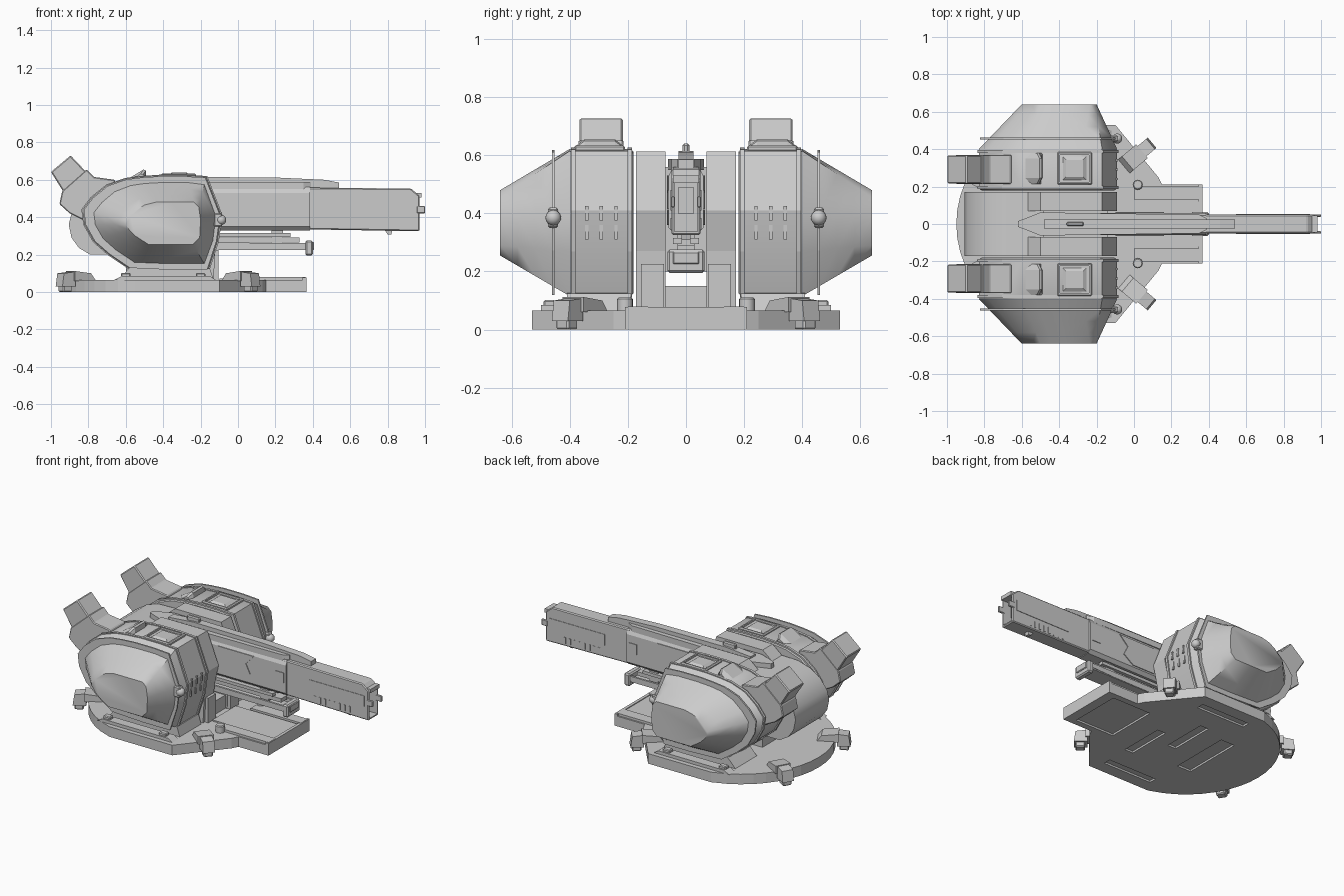
import bpy, bmesh, math
from mathutils import Matrix

if "Cube" in bpy.data.objects:
    bpy.data.objects.remove(bpy.data.objects["Cube"])


def finish(name, bm, mirror=False, bevel=0.0, mat=None):
    if mat:
        bmesh.ops.transform(bm, matrix=mat, verts=bm.verts)
    bmesh.ops.recalc_face_normals(bm, faces=bm.faces)
    me = bpy.data.meshes.new(name)
    bm.to_mesh(me)
    bm.free()
    ob = bpy.data.objects.new(name, me)
    bpy.context.collection.objects.link(ob)
    if bevel:
        b = ob.modifiers.new("bevel", 'BEVEL')
        b.width, b.segments, b.limit_method = bevel, 1, 'ANGLE'
    if mirror:
        m = ob.modifiers.new("mirror", 'MIRROR')
        m.use_axis = (False, True, False)
    return ob


def smooth(ob, angle=28):
    bpy.ops.object.select_all(action='DESELECT')
    ob.select_set(True)
    bpy.context.view_layer.objects.active = ob
    bpy.ops.object.shade_smooth_by_angle(angle=math.radians(angle))
    return ob


def skin(name, rings, **kw):
    """Join equal-length rings of 3D points and cap both ends."""
    bm = bmesh.new()
    loops = [[bm.verts.new(p) for p in r] for r in rings]
    n = len(loops[0])
    for a, b in zip(loops, loops[1:]):
        for i in range(n):
            bm.faces.new((a[i], a[(i + 1) % n], b[(i + 1) % n], b[i]))
    bm.faces.new(loops[0])
    bm.faces.new(loops[-1])
    return finish(name, bm, **kw)


def side(name, pts, y0, y1, **kw):      # xz profile extruded along y
    return skin(name, [[(x, y, z) for x, z in pts] for y in (y0, y1)], **kw)


def plan(name, pts, z0, z1, **kw):      # xy outline extruded along z
    return skin(name, [[(x, y, z) for x, y in pts] for z in (z0, z1)], **kw)


def front(name, pts, x0, x1, **kw):     # yz section extruded along x
    return skin(name, [[(x, y, z) for y, z in pts] for x in (x0, x1)], **kw)


def box(name, x0, x1, y0, y1, z0, z1, **kw):
    return side(name, [(x0, z0), (x1, z0), (x1, z1), (x0, z1)], y0, y1, **kw)


def cut(ob, cutter):
    m = ob.modifiers.new("cut", 'BOOLEAN')
    m.operation, m.object, m.solver = 'DIFFERENCE', cutter, 'EXACT'
    cutter.hide_render = True
    cutter.hide_viewport = True
    cutter.display_type = 'WIRE'


# Base plate: rounded rear, straight sides, front tongue
half = [(.365, .21), (.15, .21), (.13, .25), (-.1, .53), (-.55, .53)]
half += [(-.4 - .55 * math.cos(a), .55 * math.sin(a))
         for a in [math.radians(64 - 8 * i) for i in range(8)]]
outline = half + [(-.95, 0)] + [(x, -y) for x, y in reversed(half)]
base = plan("base_plate", outline, 0, .065)
for i, (x0, x1, y0, y1) in enumerate([(.02, .3, -.17, .17), (-.2, -.14, -.25, .05), (-.36, -.3, -.05, .25),
                                      (-.6, -.5, -.2, .2), (-.5, -.15, .4, .45), (-.5, -.15, -.45, -.4)]):
    cut(base, box(f"underside_cutter_{i}", x0, x1, y0, y1, -.02, .012))

# Tongue deck with raised borders
box("deck_border", .0, .36, .13, .2, .065, .08, mirror=True)
box("deck_panel", -.1, .35, -.12, .12, .06, .073)
box("deck_lip", .345, .365, -.21, .21, .06, .078)

# Side rails with clamps on the plate
side("pod_pedestal", [(-.64, .065), (-.13, .065), (-.15, .125), (-.58, .13)], .19, .41, mirror=True)
side("side_rail", [(-.66, .065), (-.12, .065), (-.15, .085), (-.62, .085)], .44, .5, mirror=True)
for i, x in enumerate((-.6, -.2)):
    box(f"rail_clamp_{i}", x - .025, x + .025, .45, .49, .08, .102, mirror=True, bevel=.005)

# Stub posts on the deck
stub = [(.02 + .027 * math.cos(i * math.pi / 8), .21 + .027 * math.sin(i * math.pi / 8)) for i in range(16)]
smooth(plan("stub_post", stub, .06, .11, mirror=True, bevel=.005))

# Four clamping feet
for label, x, y, ang in (("front", .02, .37, 40), ("rear", -.87, .27, 150)):
    m = Matrix.Translation((x, y, 0)) @ Matrix.Rotation(math.radians(ang), 4, 'Z')
    side(f"{label}_foot_arm", [(-.1, .06), (.03, .06), (.03, .112), (-.07, .1)], -.048, .048, mirror=True, mat=m)
    side(f"{label}_foot_toe", [(.02, .03), (.1, .03), (.09, .1), (.02, .108)], -.036, .036, mirror=True, mat=m)
    box(f"{label}_foot_pad", .035, .09, -.028, .028, 0, .04, mirror=True, mat=m, bevel=.006)

# Side pods: one outline at the ring, one at the outer cap
RING = [(-.09, .41), (-.17, .615), (-.28, .622), (-.42, .622), (-.52, .615), (-.60, .605), (-.70, .57), (-.78, .505),
        (-.83, .44), (-.82, .36), (-.77, .27), (-.69, .20), (-.58, .125), (-.36, .115), (-.16, .115), (-.11, .27)]
CAP = [(-.20, .385), (-.21, .455), (-.235, .48), (-.36, .48), (-.44, .48), (-.50, .465), (-.54, .44), (-.575, .405),
       (-.60, .38), (-.60, .36), (-.58, .33), (-.55, .30), (-.48, .255), (-.36, .255), (-.24, .255), (-.205, .29)]


def mid(y, t=0.0, s=1.0):
    """Pod section at y: t blends ring to cap, s scales about the pod centre."""
    return [(-.46 + (a + (c - a) * t + .46) * s, y, .37 + (b + (d - b) * t - .37) * s)
            for (a, b), (c, d) in zip(RING, CAP)]


smooth(skin("pod_body", [mid(.18, 0, .96), mid(.19), mid(.395), mid(.405, 0, .98)], mirror=True))
smooth(skin("pod_nose", [mid(.40)] + [mid(.4 + .24 * t, t) for t in (.25, .5, .75, 1)], mirror=True), 50)
skin("pod_flange", [mid(.452, 0, .985), mid(.462, 0, .985)], mirror=True)
for i, (a, b) in enumerate([(.186, .202), (.38, .396)]):
    skin(f"pod_trim_{i}", [mid(a, 0, 1.02), mid(b, 0, 1.02)], mirror=True)

# Knob on each flange
bm = bmesh.new()
bmesh.ops.create_uvsphere(bm, u_segments=16, v_segments=8, radius=.027)
smooth(finish("flange_knob", bm, mirror=True, mat=Matrix.Translation((-.09, .457, .385))))
box("knob_bracket", -.13, -.085, .44, .475, .35, .42, mirror=True, bevel=.006)

# Vents on the pod fronts
for i in range(3):
    for j, z in enumerate((.31, .375)):
        x = -.105 + (z - .27) * .143
        box(f"pod_vent_{i}_{j}", x - .02, x + .004, .235 + i * .05, .247 + i * .05, z, z + .05, mirror=True)

# Roof hatches with a raised pyramid panel in a shallow recess
hatch = box("roof_hatch", -.41, -.225, .21, .385, .60, .634, bevel=.006)
cut(hatch, box("hatch_cutter", -.395, -.24, .225, .37, .622, .66))
hatch.modifiers.new("mirror", 'MIRROR').use_axis = (False, True, False)
skin("hatch_panel", [[(-.3175 + a * r, .2975 + b * r, z) for a, b in ((-1, -1), (1, -1), (1, 1), (-1, 1))]
                     for r, z in ((.068, .618), (.045, .634))], mirror=True)

# Exhaust scoops and angled stacks
side("exhaust_scoop", [(-.81, .655), (-.77, .615), (-.66, .60), (-.62, .45), (-.80, .37), (-.90, .42), (-.955, .47),
                       (-.94, .54)], .215, .37, mirror=True, bevel=.005)
side("exhaust_stack", [(-1, .642), (-.895, .73), (-.81, .64), (-.93, .53)], .217, .367, mirror=True, bevel=.006)

# Flared lip ahead of each exhaust
skin("exhaust_lip", [[(x0, y, .61), (x1, y, z), (x1 + .012, y, z - .006), (-.49, y, .61)]
                     for y, x0, x1, z in ((.215, -.55, -.52, .632), (.245, -.58, -.505, .655),
                                          (.35, -.58, -.505, .655), (.38, -.55, -.52, .632))], mirror=True)

# Centre drum and gun cheeks
smooth(side("centre_drum", [(-.48, .56), (-.68, .555), (-.77, .53), (-.84, .485), (-.89, .42), (-.905, .36), (-.89, .29),
                            (-.85, .235), (-.79, .2), (-.48, .2)], -.172, .172))
side("gun_cheek", [(-.09, .41), (-.17, .613), (-.50, .613), (-.6, .53), (-.6, .12), (-.52, .065), (-.13, .065),
                   (-.12, .27)], .07, .172, mirror=True)
box("cheek_foot", -.18, -.105, .075, .155, .06, .225, mirror=True)
box("turntable_block", -.6, -.14, -.075, .075, .06, .15)

# Gun body, barrel and hollow muzzle
front("gun_body", [(-.06, .35), (-.04, .33), (.04, .33), (.06, .35), (.06, .53), (.045, .56), (-.045, .56),
                   (-.06, .53)], -.55, .385)
barrel = side("gun_barrel", [(.36, .335), (.97, .325), (.97, .515), (.925, .553), (.36, .558)], -.05, .05, bevel=.006)
cut(barrel, box("bore_cutter", .88, 1.1, -.04, .04, .338, .505))
box("bore_block", .86, .92, -.028, .028, .40, .49)
plan("gun_spine", [(-.62, -.015), (-.5, -.062), (.35, -.05), (.39, -.03), (.39, .03), (.35, .05), (-.5, .062),
                   (-.62, .015)], .55, .588)
side("top_rail", [(-.48, .58), (.54, .55), (.54, .585), (.46, .6), (.2, .612), (-.3, .615), (-.48, .6)], -.025, .025)
box("rear_sight", -.36, -.27, -.012, .012, .6, .64, bevel=.006)
box("muzzle_tab", .955, 1.0, .038, .052, .42, .46, mirror=True, bevel=.004)
box("muzzle_cap", .94, .98, -.045, .045, .505, .53)
side("front_sight", [(.785, .33), (.825, .33), (.82, .308), (.8, .308)], -.015, .015)

# Side dressing on the gun
side("gun_fairing", [(-.1, .36), (.06, .36), (.13, .41), (.1, .47), (.16, .53), (-.1, .53)], .055, .065, mirror=True)
box("gun_plate", .31, .37, .055, .064, .415, .48, mirror=True)
box("barrel_panel", .545, .94, .045, .053, .41, .48, mirror=True)
for i in range(8):
    box(f"barrel_vent_{i}", .58 + i * .035, .594 + i * .035, .045, .053, .345, .385, mirror=True)

# Recoil carriage below the gun: rods, open tray and end piece
box("recoil_rod", -.3, .28, .015, .045, .295, .315, mirror=True)
box("recoil_slide", -.3, .33, -.03, .03, .265, .29)
side("tray_wall", [(-.4, .225), (.2, .228), (.39, .235), (.39, .262), (-.4, .265)], .045, .058, mirror=True)
box("tray_floor", -.4, .39, -.055, .055, .225, .24)
box("tray_end", .36, .4, -.064, .064, .195, .275, bevel=.008)
box("tray_sensor", .39, .406, -.045, .045, .225, .268, bevel=.004)
box("tray_hanger", .18, .24, -.03, .03, .25, .34)
